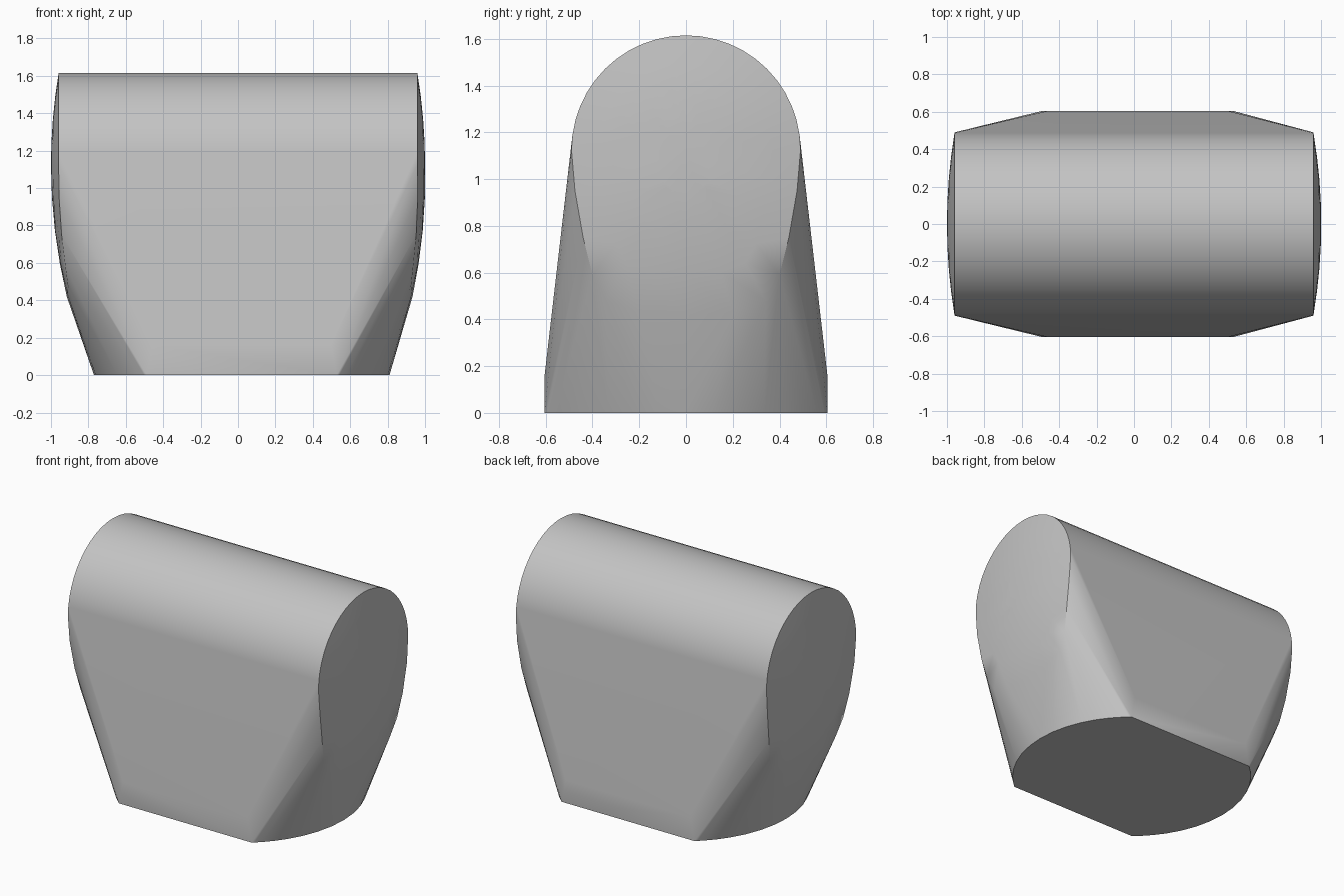
import bpy
import bmesh
from math import sin, cos, pi, sqrt
from mathutils import Vector

cube = bpy.data.objects.get("Cube")
if cube:
    bpy.data.objects.remove(cube, do_unlink=True)

RADIUS = 0.49        # rounded top
AXIS_Z = 1.125       # height of the rounded top's axis
BASE_RADIUS = 0.79   # curved ends of the foot
BASE_HALF = 0.605    # half depth of the foot
BASE_X = 0.02
LIP = 0.16           # upright strip at the foot of the long sides


def cap_outline():
    """Outline of an end cap: half circle above, tapering tongue below."""
    top = [(RADIUS * cos(pi * i / 24), AXIS_Z + RADIUS * sin(pi * i / 24))
           for i in range(25)]
    side = [(0.475, 0.95), (0.44, 0.75), (0.40, 0.59), (0.34, 0.48), (0.2, 0.43)]
    left = [(-y, z) for y, z in side]
    return top + left + [(0, 0.42)] + side[::-1]


def cap_points(sign):
    """Shallow dome over the outline."""
    points = []
    for scale in (1, 0.75, 0.5, 0.25):
        for y, z in cap_outline():
            y, dz = y * scale, (z - AXIS_Z) * scale
            drop = 0.17 * (y * y + dz * dz)
            if sign > 0 and dz < 0:
                drop += 0.025 * dz   # right-hand end is a touch fuller below
            points.append(Vector((sign * (1 - drop), y, AXIS_Z + dz)))
    return points + [Vector((sign, 0, AXIS_Z))]


def foot_points():
    """Disc with its front and back cut straight, plus the upright strips."""
    points = []
    half_x = sqrt(BASE_RADIUS ** 2 - BASE_HALF ** 2)
    for sign in (-1, 1):
        for i in range(17):
            y = BASE_HALF * sin(pi / 2 * (i / 8 - 1))
            x = BASE_X + sign * sqrt(BASE_RADIUS ** 2 - y * y)
            points.append(Vector((x, y, 0)))
        for y in (-BASE_HALF, BASE_HALF):
            points.append(Vector((BASE_X + sign * (half_x - 0.03), y, LIP)))
    return points


# Body: the skin stretched over both end caps and the foot
bm = bmesh.new()
for p in cap_points(-1) + cap_points(1) + foot_points():
    bm.verts.new(p)
hull = bmesh.ops.convex_hull(bm, input=bm.verts[:])
loose = [v for v in bm.verts if not v.link_faces]
bmesh.ops.delete(bm, geom=loose, context='VERTS')
bmesh.ops.dissolve_limit(bm, angle_limit=0.01, verts=bm.verts[:], edges=bm.edges[:])
bmesh.ops.recalc_face_normals(bm, faces=bm.faces[:])
mesh = bpy.data.meshes.new("body")
bm.to_mesh(mesh)
bm.free()
body = bpy.data.objects.new("body", mesh)
bpy.context.collection.objects.link(body)

# Material
grey = bpy.data.materials.new("light_grey")
grey.use_nodes = True
colour = (0.55, 0.55, 0.55, 1)
grey.diffuse_color = colour
grey.node_tree.nodes["Principled BSDF"].inputs["Base Color"].default_value = colour
mesh.materials.append(grey)

# Soft shading with crisp rims
bpy.ops.object.select_all(action='DESELECT')
body.select_set(True)
bpy.context.view_layer.objects.active = body
bpy.ops.object.shade_smooth_by_angle(angle=pi / 6)
weighted = body.modifiers.new("weighted_normals", 'WEIGHTED_NORMAL')
weighted.keep_sharp = True
